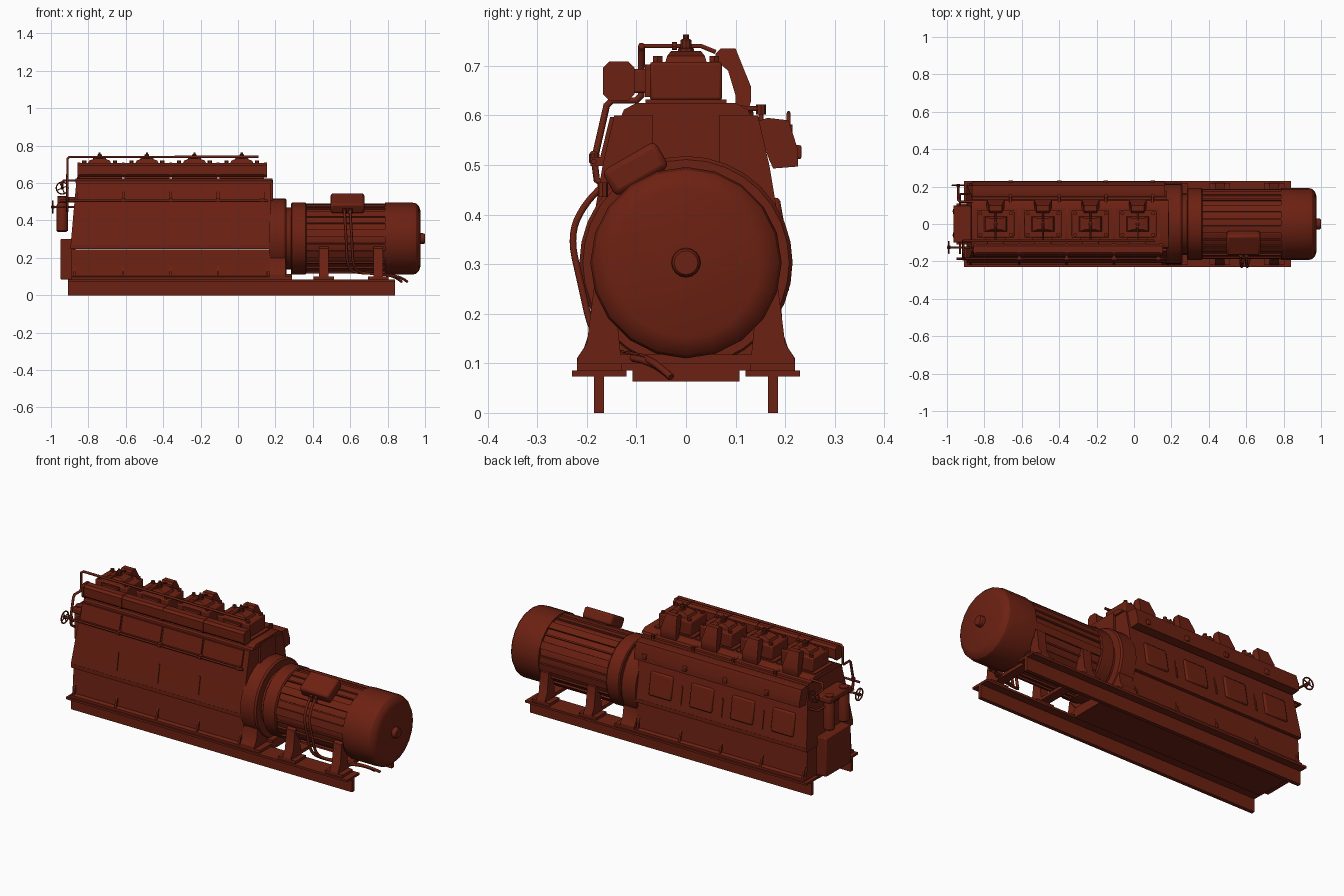
import bpy, bmesh
from math import cos, sin, pi, radians
from mathutils import Vector, Matrix

if "Cube" in bpy.data.objects:
    bpy.data.objects.remove(bpy.data.objects["Cube"])

paint = bpy.data.materials.new("red_brown_paint")
paint.diffuse_color = (0.15, 0.015, 0.006, 1)
paint.use_nodes = True
paint.node_tree.nodes["Principled BSDF"].inputs["Base Color"].default_value = paint.diffuse_color


def add(name, bm, bevel=0):
    bmesh.ops.recalc_face_normals(bm, faces=bm.faces)
    me = bpy.data.meshes.new(name)
    bm.to_mesh(me)
    bm.free()
    ob = bpy.data.objects.new(name, me)
    bpy.context.collection.objects.link(ob)
    me.materials.append(paint)
    if bevel:
        m = ob.modifiers.new("bevel", 'BEVEL')
        m.width, m.segments = bevel, 2
    return ob


def to3(axis, t, a, b):
    return {'x': (t, a, b), 'y': (a, t, b), 'z': (a, b, t)}[axis]


def loft(name, axis, rings, bevel=0):
    """rings: list of (t, 2D outline) stacked along an axis, capped."""
    bm = bmesh.new()
    vs = [[bm.verts.new(to3(axis, t, *p)) for p in pts] for t, pts in rings]
    n = len(vs[0])
    for r0, r1 in zip(vs, vs[1:]):
        for i in range(n):
            bm.faces.new((r0[i], r0[(i + 1) % n], r1[(i + 1) % n], r1[i]))
    bm.faces.new(vs[0])
    bm.faces.new(vs[-1])
    return add(name, bm, bevel)


def prism(name, pts, lo, hi, axis='x', bevel=0):
    return loft(name, axis, [(lo, pts), (hi, pts)], bevel)


def box(name, x0, x1, y0, y1, z0, z1, bevel=0):
    return prism(name, [(x0, y0), (x1, y0), (x1, y1), (x0, y1)], z0, z1, 'z', bevel)


def lathe(name, axis, c, prof, n=20):
    """prof: list of (position along axis, radius); c: 2D centre."""
    ring = lambda r: [(c[0] + r * cos(2 * pi * i / n), c[1] + r * sin(2 * pi * i / n)) for i in range(n)]
    return loft(name, axis, [(t, ring(r)) for t, r in prof])


def pipe(name, pts, r=0.007, smooth=False):
    cu = bpy.data.curves.new(name, 'CURVE')
    cu.dimensions, cu.bevel_depth, cu.bevel_resolution = '3D', r, 1
    cu.use_fill_caps = True
    sp = cu.splines.new('NURBS' if smooth else 'POLY')
    sp.points.add(len(pts) - 1)
    for p, co in zip(sp.points, pts):
        p.co = (*co, 1)
    if smooth:
        sp.use_endpoint_u, sp.order_u, sp.resolution_u = True, 3, 5
    ob = bpy.data.objects.new(name, cu)
    bpy.context.collection.objects.link(ob)
    cu.materials.append(paint)


def handwheel(name, c, axis, r=0.032):
    k = 'xyz'.index(axis)
    o = [c[i] for i in range(3) if i != k]
    at = lambda a, q: to3(axis, c[k], o[0] + q * cos(a), o[1] + q * sin(a))
    pipe(name + "_rim", [at(2 * pi * i / 16, r) for i in range(17)], 0.004)
    for i in range(2):
        pipe(name + "_spoke", [at(pi * i / 2 + .4, r), at(pi * i / 2 + .4 + pi, r)], 0.003)
    lathe(name + "_hub", axis, o, [(c[k] - .008, .009), (c[k] + .008, .009)], 10)


def mirrored(half):
    return half + [(-y, z) for y, z in reversed(half)]


# base rails, T section
for s in (-1, 1):
    prism("base_rail", [(s * y, z) for y, z in [(.165, 0), (.186, 0), (.186, .073), (.23, .073),
          (.23, .085), (.12, .085), (.12, .073), (.165, .073)]], -.91, .84)

# crankcase: foot, lower half, sloped upper half
prism("crankcase_lower", mirrored([(.22, .085), (.22, .098), (.2, .104), (.19, .245)]), -.89, .17)
prism("crankcase_flange", mirrored([(.208, .247), (.208, .268)]), -.895, .17)
upper = prism("crankcase_upper", mirrored([(.207, .268), (.168, .5), (.145, .6)]), -.895, .175)
for v in upper.data.vertices:
    if v.co.x < 0:
        v.co.x += (v.co.z - .268) * .09
box("sump", -.9, .29, -.108, .108, .063, .115)
prism("cylinder_deck", mirrored([(.13, .6), (.125, .612), (.1, .625)]), -.87, .185)
box("drive_end_pad", .17, .187, -.068, .068, .45, .615)

cyl_x = [-.74, -.487, -.233, .02]
seams = [-.614, -.36, -.107]
for x in seams + [.155, -.875]:
    for s in (-1, 1):
        prism("foot_gusset", [(s * .18, .098), (s * .217, .098), (s * .196, .16), (s * .18, .16)], x - .005, x + .005)
for x in seams:
    for s in (-1, 1):
        prism("side_rib", [(s * .16, .3), (s * .206, .3), (s * .189, .4), (s * .15, .4)], x - .004, x + .004)
for x in cyl_x:
    # upper front cover and rear inspection door
    prism("front_cover", [(-.14, .512), (-.174, .512), (-.153, .597), (-.13, .597)], x - .122, x + .122)
    door = box("inspection_door", -.07, .07, -.065, .065, -.008, .01)
    b = door.modifiers.new("round", 'BEVEL')
    b.width, b.segments = .012, 2
    door.matrix_world = Matrix.Translation((x, .19, .37)) @ Matrix.Rotation(radians(-80), 4, 'X')

# fuel pump casing along the rear with latches
prism("pump_casing", [(.14, .587), (.165, .595), (.207, .59), (.226, .53), (.226, .497), (.176, .493), (.168, .51)], -.865, .165)
for x in [-.66, -.4, -.15, .1]:
    box("casing_latch", x - .013, x + .013, .21, .233, .512, .54, .004)
    pipe("fuel_feed", [(x, .1, .614), (x, .15, .614), (x, .152, .58)], .007)
    lathe("feed_nut", 'z', (x, .151), [(.602, .01), (.622, .01)], 8)

# cylinder heads with rocker mount, injector, ducts
octa = [(-.165, .645), (-.153, .633), (-.118, .633), (-.106, .645), (-.106, .694), (-.118, .706), (-.153, .706), (-.165, .694)]
for x in cyl_x:
    box("head_base", x - .12, x + .12, -.082, .082, .62, .632)
    box("cylinder_head", x - .1, x + .1, -.073, .073, .63, .708, .006)
    loft("rocker_mount", 'z', [(z, [(x - a, -d), (x + a, -d), (x + a, d), (x - a, d)])
         for z, a, d in [(.706, .062, .042), (.72, .055, .038), (.73, .028, .03)]])
    lathe("injector", 'z', (x, 0), [(.725, .017), (.735, .017), (.736, .012), (.752, .012), (.755, .006), (.763, .006)], 10)
    for dx in (-.082, .082):
        for y in (-.057, .057):
            lathe("head_bolt", 'z', (x + dx, y), [(.7, .011), (.72, .011)], 6)
    box("exhaust_stub", x - .045, x + .045, -.11, -.07, .645, .694, .005)
    prism("stub_flange", [(-.083, .637), (-.073, .637), (-.073, .703), (-.083, .703)], x - .055, x + .055)
    duct = prism("intake_duct", [(.06, .725), (.07, .735), (.1, .735), (.131, .658), (.131, .628),
                 (.122, .6), (.1, .6), (.1, .64), (.085, .69), (.06, .712)], x - .048, x + .048)
    for v in duct.data.vertices:
        if v.co.z > .7:
            v.co.x = x + (v.co.x - x) * .7
    pipe("injector_line", [(x, -.09, .74), (x, .03, .74), (x, .06, .728)], .005)
    lathe("line_nut", 'y', (x, .74), [(-.028, .008), (-.018, .008)], 8)
prism("exhaust_manifold", octa, -.855, .152)
for x in seams + [-.85, .147]:
    prism("manifold_flange", [(-.1355 + (y + .1355) * 1.08, .67 + (z - .67) * 1.08) for y, z in octa], x - .007, x + .007)

# pipework
pipe("top_pipe", [(.11, -.09, .74), (-.9, -.09, .74), (-.912, -.09, .73), (-.912, -.09, .64), (-.912, -.1, .63),
     (-.912, -.15, .63), (-.912, -.16, .62), (-.912, -.185, .51), (-.912, -.18, .47), (-.912, -.15, .45)], .007)
lathe("pipe_union", 'z', (-.912, -.185), [(.5, .006), (.505, .011), (.522, .011), (.528, .006)], 10)
pipe("control_rod", [(-.95, -.186, .507), (.16, -.186, .507)], .006)
for x in seams + [.13]:
    box("rod_bracket", x - .01, x + .01, -.193, -.16, .498, .516)
pipe("rear_pipe", [(-.86, .12, .614), (-.93, .12, .614), (-.94, .13, .605), (-.94, .13, .58), (-.94, .205, .575)], .007)
handwheel("valve_wheel", (-.94, .207, .573), 'y')
handwheel("control_wheel", (-.99, -.125, .472), 'x')
pipe("control_spindle", [(-1, -.125, .472), (-.87, -.125, .472)], .006)
pipe("gauge_pipe", [(-.93, -.16, .472), (-.93, .16, .472), (-.88, .16, .472)], .006)

# filters and accessory case on the free end
box("accessory_case", -.95, -.87, -.11, .11, .085, .3, .005)
box("filter_head", -.965, -.87, -.1, .1, .495, .525, .005)
for y in (-.06, .068):
    lathe("filter", 'z', (-.94, y), [(.338, .022), (.345, .03), (.48, .03), (.495, .024), (.53, .024)], 16)

# flywheel housing and coupling
zc = .303
lathe("flywheel_housing", 'x', (0, zc), [(.165, .215), (.25, .215), (.26, .208)], 32)
lathe("coupling", 'x', (0, zc), [(.25, .165), (.3, .165)], 24)
prism("housing_foot", mirrored([(.22, .085), (.22, .11), (.2, .14), (.19, .2)]), .168, .255)
box("housing_plate", .165, .29, -.22, .22, .085, .1)

# electric motor
lathe("motor_flange", 'x', (0, zc), [(.283, .186), (.288, .192), (.36, .192), (.366, .186)])
lathe("motor_body", 'x', (0, zc), [(.36, .18), (.79, .18)])
for i in range(20):
    a = 2 * pi * (i + .5) / 20
    fin = box("cooling_fin", .366, .787, -.004 if i % 2 else -.02, .004 if i % 2 else .02, .16, .187)
    fin.matrix_world = Matrix.Translation((0, 0, zc)) @ Matrix.Rotation(a, 4, 'X')
lathe("fan_cowl", 'x', (0, zc), [(.785, .193), (.93, .193), (.952, .188), (.967, .174), (.975, .15)])
lathe("shaft_cap", 'x', (0, zc), [(.97, .03), (.995, .028), (1, .024)], 16)
tbox = box("terminal_box", -.09, .09, -.062, .062, -.03, .03, .012)
tbox.matrix_world = Matrix.Translation((.585, -.102, .492)) @ Matrix.Rotation(radians(30), 4, 'X')
box_neck = box("terminal_box_neck", -.06, .06, -.05, .05, -.07, 0)
box_neck.matrix_world = tbox.matrix_world.copy()

# motor legs
for x in (.458, .75):
    for s in (-1, 1):
        box("leg_pad", x - .055, x + .055, min(s * .13, s * .22), max(s * .13, s * .22), .085, .1)
        prism("motor_leg", [(s * y, z) for y, z in [(.13, .1), (.22, .1), (.218, .112), (.2, .14), (.186, .25),
              (.16, .27), (.14, .2)]], x - .026, x + .026)
    box("leg_tie", x - .026, x + .026, -.15, .15, .1, .118)

# motor cables
for dx in (-.015, .015):
    lathe("cable_gland", 'z', (.585 + dx, -.168), [(.435, .011), (.465, .011)], 8)
    pipe("cable", [(.585 + dx, -.165, .46), (.585 + dx, -.2, .43), (.59 + dx, -.235, .36), (.595 + dx, -.212, .26),
         (.6 + dx, -.19, .16), (.63 + dx, -.15, .12), (.75, -.11 + dx, .115), (.86 + dx, -.06, .1), (.89 + dx, -.03, .072)],
         .0075, True)

# smooth round parts, keep edges sharp
for ob in bpy.context.scene.objects:
    if ob.type == 'MESH':
        ob.select_set(True)
        bpy.context.view_layer.objects.active = ob
bpy.ops.object.shade_smooth_by_angle(angle=radians(30))
